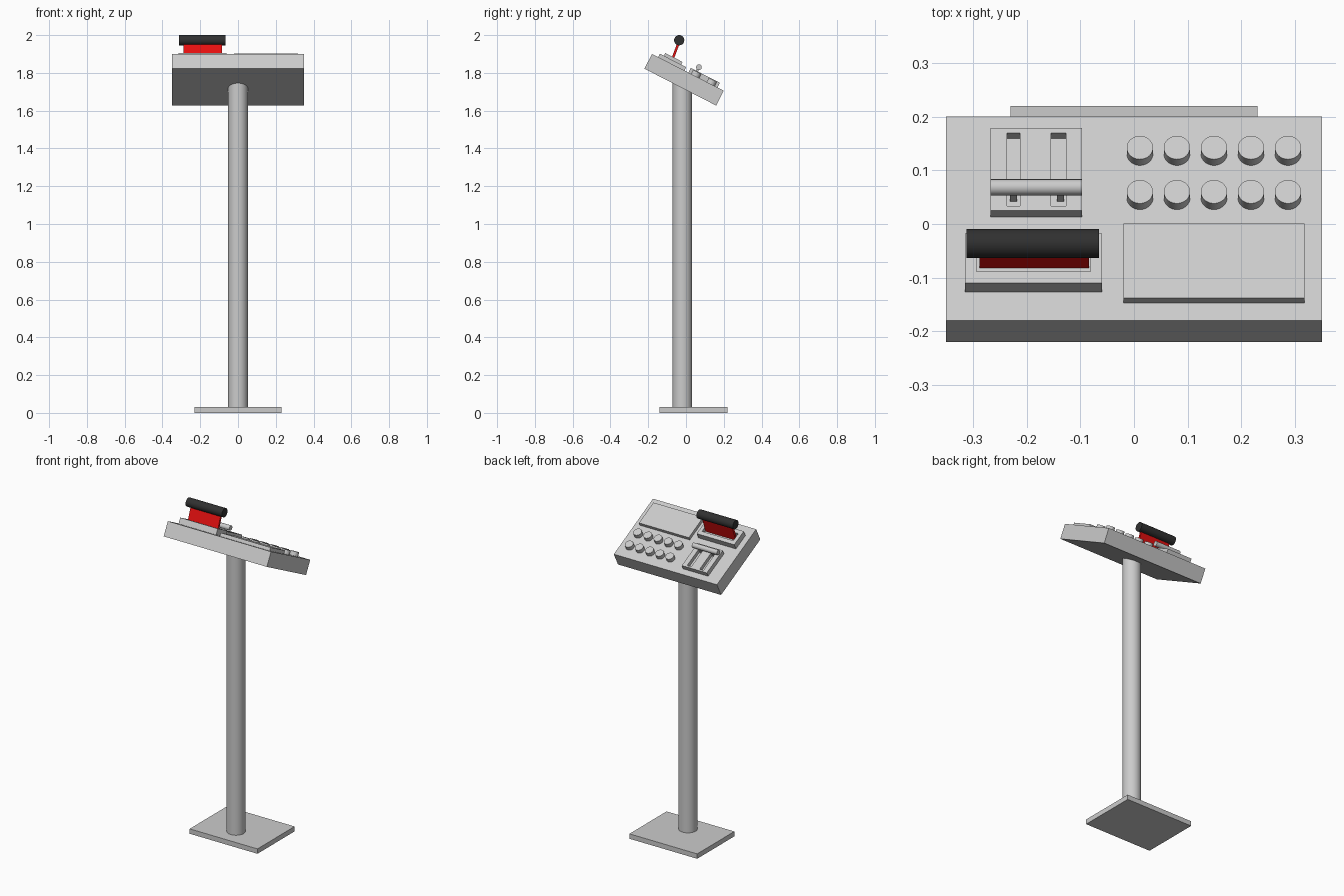
import bpy, bmesh, math
from mathutils import Matrix, Vector

if "Cube" in bpy.data.objects:
    bpy.data.objects.remove(bpy.data.objects["Cube"])

TILT = math.radians(27.2)
# Panel frame: local x/y lie on the console top, local z points out of it
PANEL = Matrix.Translation((0, 0.01, 1.803)) @ Matrix.Rotation(-TILT, 4, 'X')
WORLD = Matrix.Identity(4)


def material(name, rgb):
    m = bpy.data.materials.new(name)
    m.diffuse_color = (*rgb, 1)
    m.use_nodes = True
    m.node_tree.nodes["Principled BSDF"].inputs["Base Color"].default_value = m.diffuse_color
    return m


GREY = material("light_grey", (0.6, 0.6, 0.6))
RED = material("red", (0.8, 0.005, 0.005))
BLACK = material("black", (0.03, 0.03, 0.03))


def finish(name, bm, mat, frame, smooth=False):
    mesh = bpy.data.meshes.new(name)
    bm.to_mesh(mesh)
    bm.free()
    ob = bpy.data.objects.new(name, mesh)
    bpy.context.collection.objects.link(ob)
    ob.matrix_world = frame
    mesh.materials.append(mat)
    if smooth:
        bpy.ops.object.select_all(action='DESELECT')
        ob.select_set(True)
        bpy.context.view_layer.objects.active = ob
        bpy.ops.object.shade_smooth_by_angle(angle=math.radians(35))
    return ob


def box(name, x, y, z, mat=GREY, frame=PANEL):
    """Box from (min, max) ranges."""
    bm = bmesh.new()
    bmesh.ops.create_cube(bm, size=1)
    for v in bm.verts:
        v.co = [r[0] if c < 0 else r[1] for c, r in zip(v.co, (x, y, z))]
    return finish(name, bm, mat, frame)


def rod(name, a, b, r, mat=GREY, frame=PANEL, sides=32):
    """Cylinder from point a to point b."""
    a, b = Vector(a), Vector(b)
    bm = bmesh.new()
    turn = (b - a).to_track_quat('Z', 'Y').to_matrix().to_4x4()
    bmesh.ops.create_cone(bm, cap_ends=True, segments=sides, radius1=r, radius2=r,
                          depth=(b - a).length,
                          matrix=Matrix.Translation((a + b) / 2) @ turn)
    return finish(name, bm, mat, frame, True)


def cut(ob, x, y, z):
    """Cut a box-shaped slot out of an object."""
    tool = box("slot_cutter", x, y, z)
    mod = ob.modifiers.new("slot", 'BOOLEAN')
    mod.object, mod.operation, mod.solver = tool, 'DIFFERENCE', 'EXACT'
    bpy.context.view_layer.objects.active = ob
    bpy.ops.object.modifier_apply(modifier=mod.name)
    bpy.data.objects.remove(tool)


# Stand
box("base_plate", (-0.23, 0.23), (-0.14, 0.22), (0, 0.03), frame=WORLD)
rod("pole", (0, -0.019, 0.02), (0, -0.019, 1.76), 0.052, frame=WORLD, sides=40)

# Console
box("console", (-0.35, 0.35), (-0.2135, 0.2135), (-0.088, 0))
box("screen", (-0.02, 0.318), (-0.177, -0.02), (-0.005, 0.02))

# Buttons in two rows of five
for row, y in enumerate((0.0435, 0.136)):
    for col in range(5):
        x = 0.011 + 0.069 * col
        rod(f"button_{row}_{col}", (x, y, -0.005), (x, y, 0.025), 0.0245)

# Large lever with recessed housing
housing = box("lever_housing", (-0.315, -0.06), (-0.1535, -0.05), (-0.005, 0.036))
cut(housing, (-0.293, -0.081), (-0.129, -0.0745), (0.012, 0.06))
lean = Matrix.Translation((0, -0.074, 1.866)) @ Matrix.Rotation(math.radians(-20.5), 4, 'X')
box("lever_blade", (-0.288, -0.084), (-0.0065, 0.0065), (-0.006, 0.11), RED, lean)
rod("lever_handle", (-0.312, -0.036, 1.973), (-0.065, -0.036, 1.973), 0.027, BLACK, WORLD)

# Small throttle with two slots and a bar handle
plate = box("throttle_plate", (-0.267, -0.097), (0.003, 0.176), (-0.005, 0.028))
for i, (x0, x1) in enumerate(((-0.237, -0.212), (-0.155, -0.127))):
    cut(plate, (x0, x1), (0.0125, 0.1655), (0.005, 0.05))
    xm = (x0 + x1) / 2 + (0, 0.004)[i]
    box(f"throttle_stem_{i}", (xm - 0.0065, xm + 0.0065), (0.0335, 0.0455), (0.003, 0.05))
rod("throttle_bar", (-0.267, 0.0395, 0.051), (-0.097, 0.0395, 0.051), 0.015)
